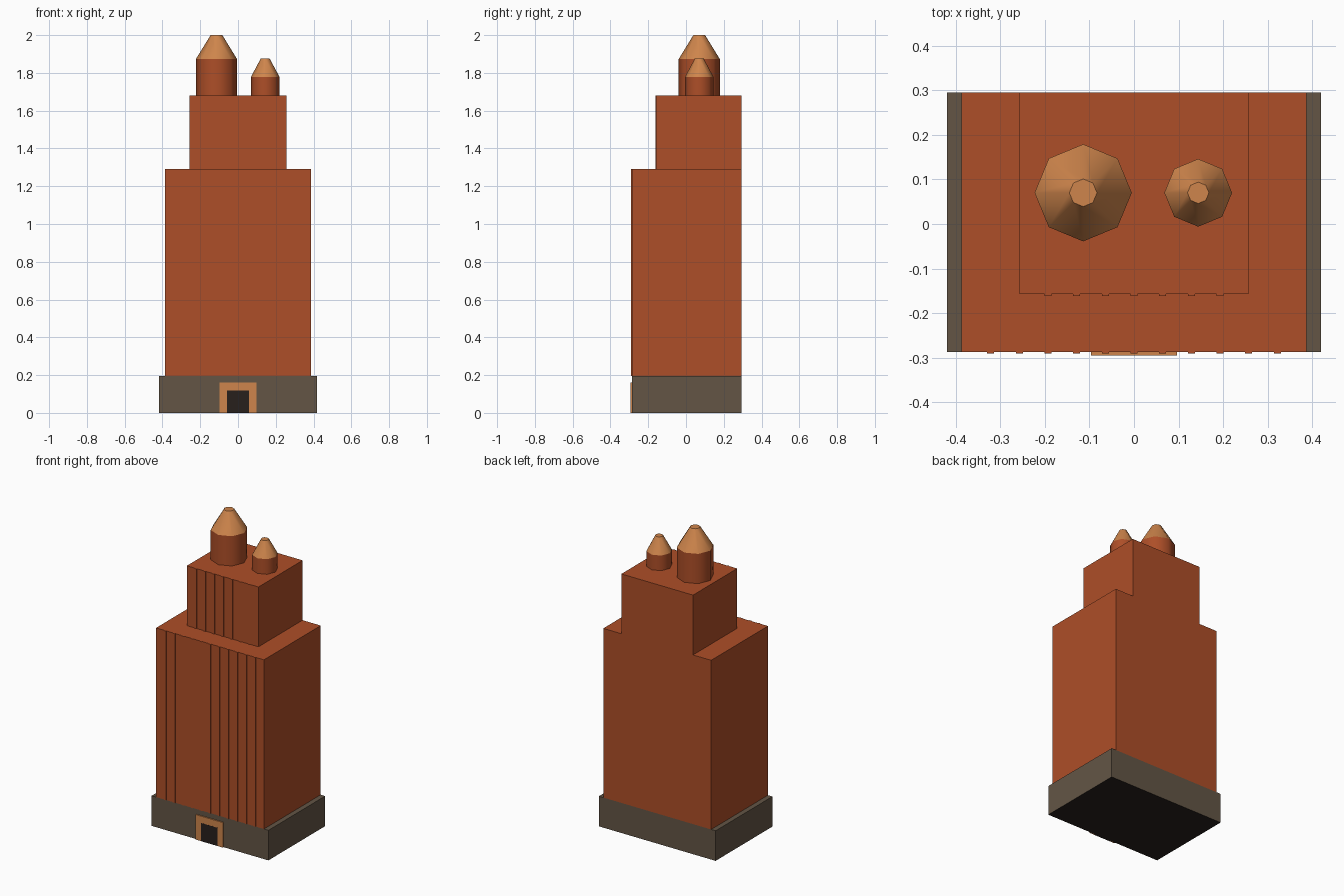
import bpy, math

if "Cube" in bpy.data.objects:
    bpy.data.objects.remove(bpy.data.objects["Cube"])


def material(name, colour):
    m = bpy.data.materials.new(name)
    m.diffuse_color = (*colour, 1)
    m.use_nodes = True
    m.node_tree.nodes["Principled BSDF"].inputs["Base Color"].default_value = m.diffuse_color
    return m


BRICK = material("terracotta brick", (0.42, 0.077, 0.021))
STONE = material("dark stone", (0.125, 0.091, 0.060))
COPPER = material("copper", (0.62, 0.235, 0.072))
DARK = material("dark doorway", (0.020, 0.014, 0.012))

BACK = 0.295     # shared back plane
FRONT = -0.287   # shared front plane of base and shaft
UPPER = -0.157   # front plane of the set-back block


def box(name, x0, x1, y0, y1, z0, z1, mat):
    bpy.ops.mesh.primitive_cube_add(size=1)
    o = bpy.context.object
    o.name = name
    o.location = ((x0 + x1) / 2, (y0 + y1) / 2, (z0 + z1) / 2)
    o.scale = (x1 - x0, y1 - y0, z1 - z0)
    bpy.ops.object.transform_apply(location=True, rotation=False, scale=True)
    o.data.materials.append(mat)
    return o


def octagon(name, x, y, z0, z1, r0, r1, mat):
    bpy.ops.mesh.primitive_cone_add(vertices=8, radius1=r0, radius2=r1, depth=z1 - z0,
                                    location=(x, y, (z0 + z1) / 2))
    o = bpy.context.object
    o.name = name
    o.data.materials.append(mat)
    # soft facets, crisp rims
    bpy.ops.object.shade_smooth_by_angle(angle=math.radians(50))
    return o


def ribs(name, count, y, z0, z1):
    # evenly spaced shallow pilasters on a front wall
    for i in range(count):
        x = (i - (count - 1) / 2) * 0.0643
        box(f"{name}_{i + 1}", x - 0.008, x + 0.008, y - 0.004, y + 0.004, z0, z1, BRICK)


# stacked masses; the underside of the base is dark
base = box("base", -0.419, 0.419, FRONT, BACK, 0, 0.195, STONE)
base.data.materials.append(DARK)
for face in base.data.polygons:
    if face.normal.z < -0.5:
        face.material_index = 1
box("main_shaft", -0.387, 0.387, FRONT, BACK, 0.195, 1.292, BRICK)
box("upper_block", -0.257, 0.257, UPPER, BACK, 1.292, 1.68, BRICK)

# front pilasters
ribs("shaft_rib", 11, FRONT, 0.195, 1.292)
ribs("upper_rib", 7, UPPER, 1.292, 1.68)

# entrance: two jambs, lintel and doorway
for side, s in (("left", -1), ("right", 1)):
    a, b = sorted((s * 0.058, s * 0.097))
    box(f"{side}_door_jamb", a, b, -0.2945, FRONT, 0, 0.162, COPPER)
box("door_lintel", -0.058, 0.058, -0.2945, FRONT, 0.118, 0.162, COPPER)
box("doorway", -0.058, 0.058, -0.295, FRONT, 0, 0.118, DARK)

# octagonal turrets with truncated copper caps
for name, x, r, tip, z_eave, z_top in (("large", -0.114, 0.109, 0.031, 1.873, 2.0),
                                       ("small", 0.144, 0.076, 0.024, 1.778, 1.875)):
    octagon(f"{name}_turret", x, 0.070, 1.68, z_eave, r, r, BRICK)
    octagon(f"{name}_turret_cap", x, 0.070, z_eave, z_top, r, tip, COPPER)
